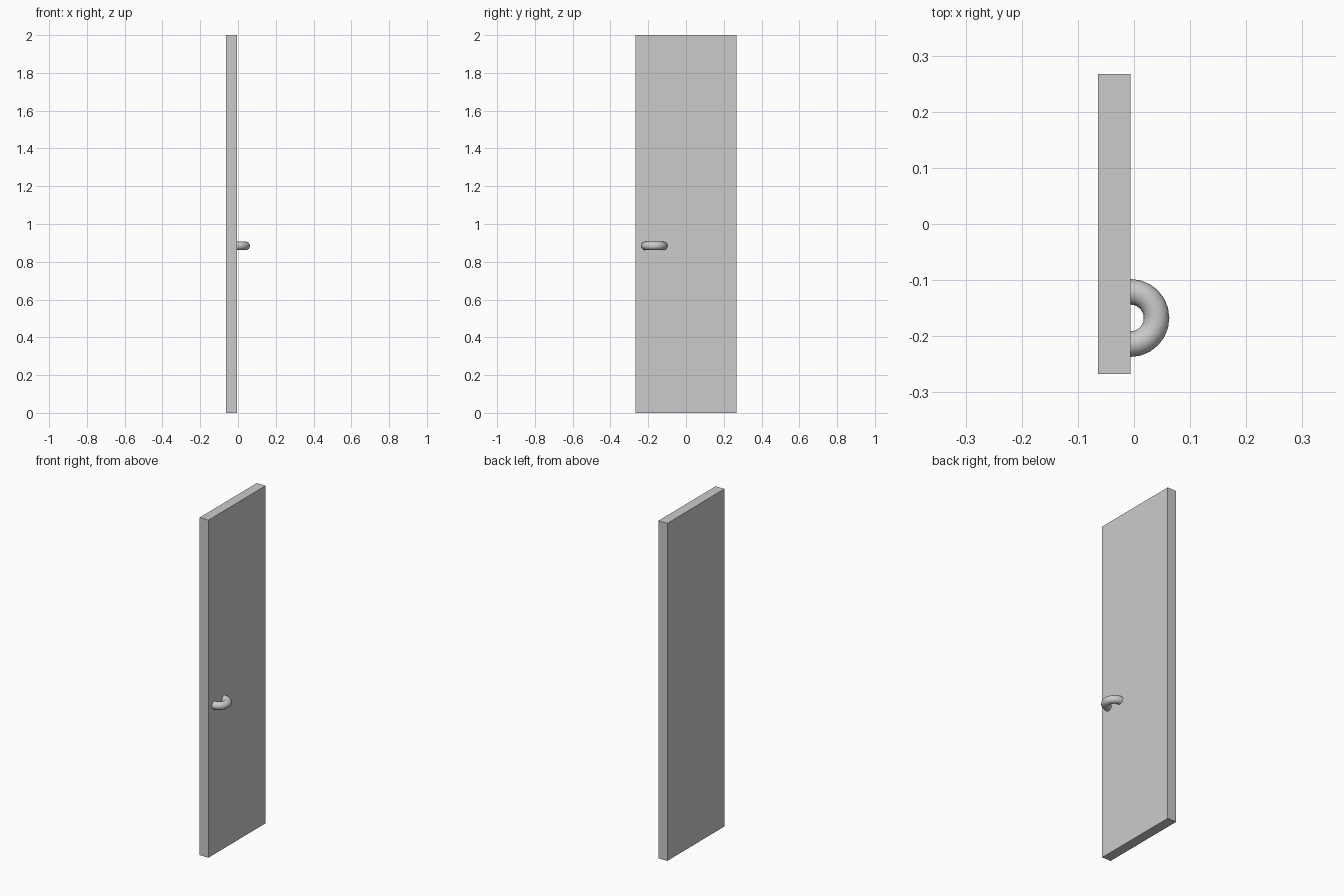
import bpy, bmesh
from math import pi
from mathutils import Matrix, Vector

if "Cube" in bpy.data.objects:
    bpy.data.objects.remove(bpy.data.objects["Cube"])

FACE_X = -0.0065              # front face of the door panel
BACK_X = -0.0645
HALF_WIDTH = 0.267
HEIGHT = 2.0


def make_object(name, bm):
    bmesh.ops.recalc_face_normals(bm, faces=bm.faces)
    mesh = bpy.data.meshes.new(name)
    bm.to_mesh(mesh)
    bm.free()
    obj = bpy.data.objects.new(name, mesh)
    bpy.context.collection.objects.link(obj)
    return obj


# Door panel: a plain flat slab
bm = bmesh.new()
bmesh.ops.create_cube(bm, size=1)
bmesh.ops.scale(bm, vec=(FACE_X - BACK_X, 2 * HALF_WIDTH, HEIGHT), verts=bm.verts)
bmesh.ops.translate(bm, vec=((FACE_X + BACK_X) / 2, 0, HEIGHT / 2), verts=bm.verts)
make_object("door_panel", bm)

# Handle: round section swept through half a turn, both ends on the panel
center = Vector((FACE_X, -0.1675, 0.884))
major, minor = 0.0467, 0.0228
bm = bmesh.new()
section = Matrix.Translation(center + Vector((0, -major, 0))) @ Matrix.Rotation(pi / 2, 4, 'Y')
bmesh.ops.create_circle(bm, cap_ends=False, segments=16, radius=minor, matrix=section)
bmesh.ops.spin(bm, geom=bm.verts[:] + bm.edges[:], cent=center, axis=(0, 0, 1),
               angle=pi, steps=12, use_duplicate=False)
bmesh.ops.holes_fill(bm, edges=[e for e in bm.edges if e.is_boundary], sides=0)
handle = make_object("handle", bm)

bpy.context.view_layer.objects.active = handle
handle.select_set(True)
bpy.ops.object.shade_smooth_by_angle(angle=pi / 4)
